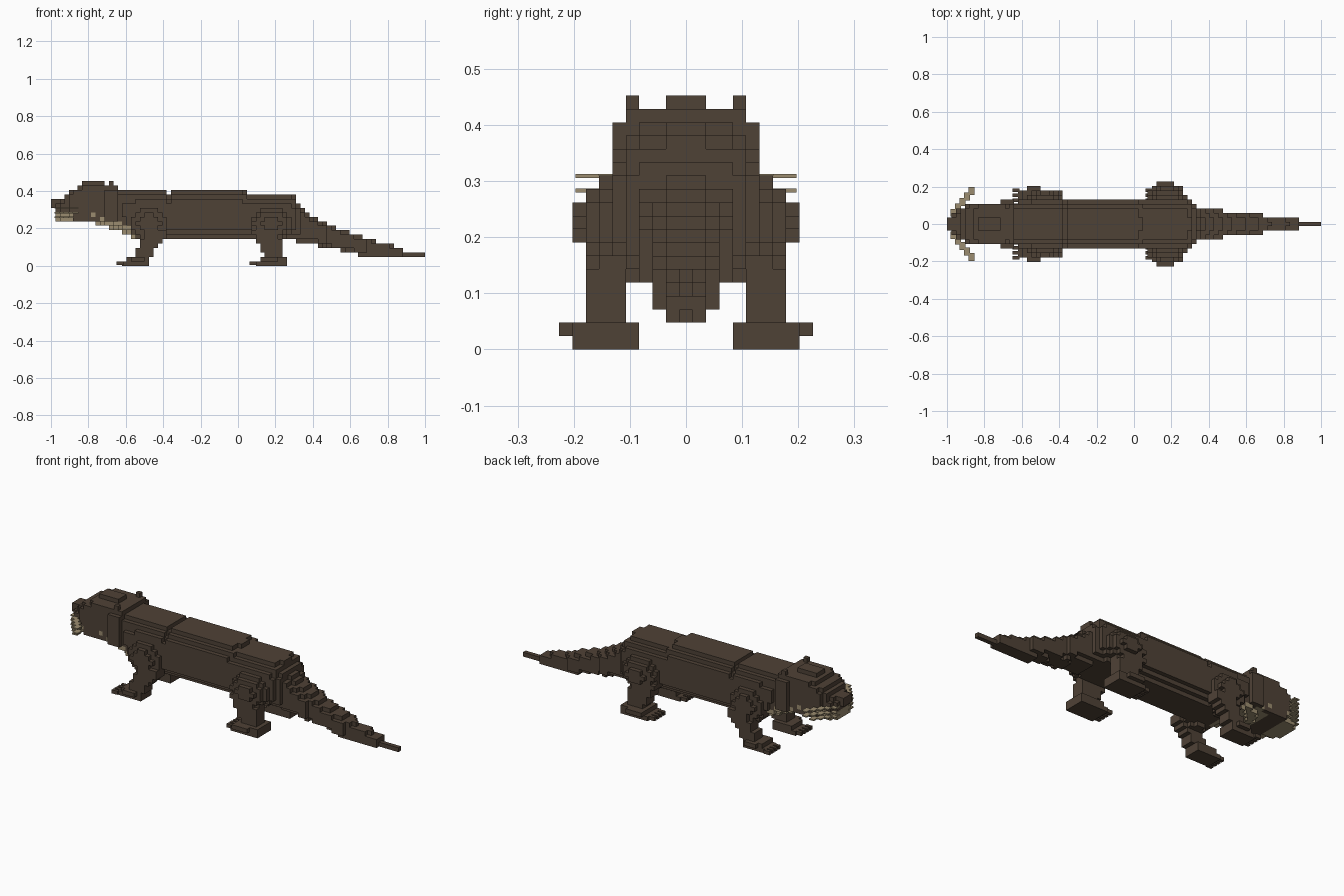
import bpy
from mathutils import Vector

V = 2 / 84  # edge length of one block

cube = bpy.data.objects.get("Cube")
if cube:
    bpy.data.objects.remove(cube, do_unlink=True)


def make_material(name, rgb):
    mat = bpy.data.materials.new(name)
    mat.use_nodes = True
    mat.diffuse_color = (*rgb, 1)
    mat.node_tree.nodes["Principled BSDF"].inputs["Base Color"].default_value = (*rgb, 1)
    return mat


BROWN = make_material("dark brown fur", (0.078, 0.054, 0.037))
TAN = make_material("pale tan fur", (0.33, 0.265, 0.16))

# Block axes
UNIT = [Vector((1, 0, 0)), Vector((0, 1, 0)), Vector((0, 0, 1))]


def add_object(name, verts, faces, colours, mats):
    mesh = bpy.data.meshes.new(name)
    mesh.from_pydata(verts, [], faces)
    for mat in mats:
        mesh.materials.append(mat)
    for poly, colour in zip(mesh.polygons, colours):
        poly.material_index = colour
    obj = bpy.data.objects.new(name, mesh)
    bpy.context.collection.objects.link(obj)


def blocks(name, inside, is_tan=lambda x, y, z: False):
    """Fill the block grid wherever inside(x, y, z) holds and skin the result."""
    centre = lambda c: (-1 + (c[0] + 0.5) * V, c[1] * V, (c[2] + 0.5) * V)
    cells = {(i, j, k) for i in range(84) for j in range(-10, 11) for k in range(20)
             if inside(*centre((i, j, k)))}
    index, faces, colours = {}, [], []
    for cell in sorted(cells):
        colour = int(is_tan(*centre(cell)))
        for axis in range(3):
            u, v = UNIT[(axis + 1) % 3], UNIT[(axis + 2) % 3]
            for side in (0, 1):
                step = UNIT[axis] * (1 if side else -1)
                if tuple(int(a + b) for a, b in zip(cell, step)) in cells:
                    continue
                base = Vector(cell) + UNIT[axis] * side
                quad = [base, base + u, base + u + v, base + v]
                if not side:
                    quad.reverse()
                faces.append([index.setdefault(tuple(p), len(index)) for p in quad])
                colours.append(colour)
    verts = [(-1 + p[0] * V, (p[1] - 0.5) * V, p[2] * V) for p in index]
    add_object(name, verts, faces, colours, [BROWN, TAN])


def section(stations, x):
    """Interpolate (bottom, top, half width) along x."""
    for a, b in zip(stations, stations[1:]):
        if a[0] <= x <= b[0]:
            t = (x - a[0]) / (b[0] - a[0])
            return [p + (q - p) * t for p, q in zip(a[1:], b[1:])]
    return None


def loft(stations, power):
    def inside(x, y, z):
        s = section(stations, x)
        if not s:
            return False
        low, high, width = s
        mid, half = (low + high) / 2, (high - low) / 2
        return abs(y / width) ** power + abs((z - mid) / half) ** power <= 1
    return inside


def ellipsoid_pair(c, r):
    return lambda x, y, z: sum(((p - q) / s) ** 2 for p, q, s in zip((x, abs(y), z), c, r)) <= 1


def box_pair(x0, x1, y0, y1, z0, z1):
    return lambda x, y, z: x0 < x < x1 and y0 < abs(y) < y1 and z0 < z < z1


def plates(name, boxes, mat):
    """Small loose boxes given as (centre, size), mirrored across y."""
    verts, faces = [], []
    for c, s in boxes:
        for m in (1, -1):
            n = len(verts)
            verts += [(c[0] + s[0] * a / 2, m * c[1] + s[1] * b / 2, c[2] + s[2] * d / 2)
                      for a in (-1, 1) for b in (-1, 1) for d in (-1, 1)]
            faces += [[n + i for i in f] for f in
                      ((0, 1, 3, 2), (4, 6, 7, 5), (0, 4, 5, 1),
                       (2, 3, 7, 6), (0, 2, 6, 4), (1, 5, 7, 3))]
    add_object(name, verts, faces, [0] * len(faces), [mat])


# Torso with neck and pale throat
TORSO = [(-0.79, 0.24, 0.405, 0.11), (-0.65, 0.19, 0.405, 0.115), (-0.53, 0.143, 0.405, 0.131),
         (-0.39, 0.143, 0.405, 0.131), (-0.385, 0.143, 0.388, 0.131),
         (-0.36, 0.143, 0.388, 0.131), (-0.355, 0.143, 0.405, 0.131),
         (0.03, 0.143, 0.405, 0.131), (0.04, 0.143, 0.388, 0.131),
         (0.29, 0.143, 0.382, 0.131), (0.34, 0.12, 0.31, 0.1)]
blocks("torso", loft(TORSO, 2.7),
       lambda x, y, z: x < -0.52 and z < section(TORSO, x)[0] + 2 * V)

# Tapering tail
TAIL = [(0.31, 0.12, 0.345, 0.107), (0.36, 0.12, 0.285, 0.084), (0.47, 0.098, 0.225, 0.083),
        (0.48, 0.095, 0.22, 0.062), (0.64, 0.071, 0.16, 0.062), (0.65, 0.048, 0.16, 0.062),
        (0.69, 0.048, 0.145, 0.06), (0.7, 0.048, 0.143, 0.037),
        (0.87, 0.048, 0.095, 0.037), (0.88, 0.048, 0.08, 0.013), (1.0, 0.048, 0.072, 0.013)]
blocks("tail", loft(TAIL, 2.6))

# Head, with a pale chin
HEAD = [(-0.98, 0.238, 0.31, 0.06), (-0.95, 0.238, 0.335, 0.075), (-0.92, 0.238, 0.385, 0.09),
        (-0.87, 0.238, 0.41, 0.11), (-0.83, 0.238, 0.432, 0.115), (-0.72, 0.23, 0.432, 0.118),
        (-0.70, 0.23, 0.432, 0.133), (-0.64, 0.22, 0.432, 0.133)]
blocks("head", loft(HEAD, 5), lambda x, y, z: x < -0.87 and z < 0.285)
blocks("crown", box_pair(-0.84, -0.72, -1, 0.036, 0.42, 0.453))
blocks("nose", box_pair(-1, -0.93, -1, 0.036, 0.308, 0.357))
blocks("ears", box_pair(-0.69, -0.665, 0.083, 0.108, 0.38, 0.453))

# Swept-back whiskers, stepped out from the muzzle
plates("whiskers", [((-0.965 + 0.024 * i, 0.06 + 0.029 * i, z), (0.03, 0.042, 0.007))
                    for z, count in ((0.309, 5), (0.283, 5), (0.259, 4))
                    for i in range(count)], TAN)

# Shoulders and haunches
blocks("shoulders", ellipsoid_pair((-0.475, 0.09, 0.225), (0.115, 0.092, 0.1)))
blocks("haunches", ellipsoid_pair((0.175, 0.1, 0.226), (0.125, 0.1, 0.09)))


# Slanting legs: the lower end sits at x_low, the upper end at x_high
def leg(x_low, x_high, width):
    def inside(x, y, z):
        t = z / 0.2
        mid = x_low + (x_high - x_low) * t
        return t < 1 and abs(x - mid) < width / 2 + 0.02 * t and 0.107 < abs(y) < 0.178
    return inside


blocks("front_legs", leg(-0.54, -0.42, 0.08))
blocks("hind_legs", leg(0.215, 0.14, 0.1))

# Feet: a sole with a shorter upper layer and a wider outer edge
for name, x, end, outer in (("front", -0.62, -0.476, 0.18), ("hind", 0.09, 0.263, 0.203)):
    blocks(name + "_feet", box_pair(x, end, 0.083, outer, 0, 0.03))
    blocks(name + "_insteps", box_pair(x + 0.024, end, 0.083, outer, 0.02, 0.048))
    blocks(name + "_foot_edges", box_pair(x + 0.04, x + 0.12, outer - 0.01, outer + 0.024, 0.02, 0.048))
    plates(name + "_toes", [((x - 0.011, 0.1 + 0.027 * i, 0.014), (0.035, 0.018, 0.02))
                            for i in range(4)], BROWN)
